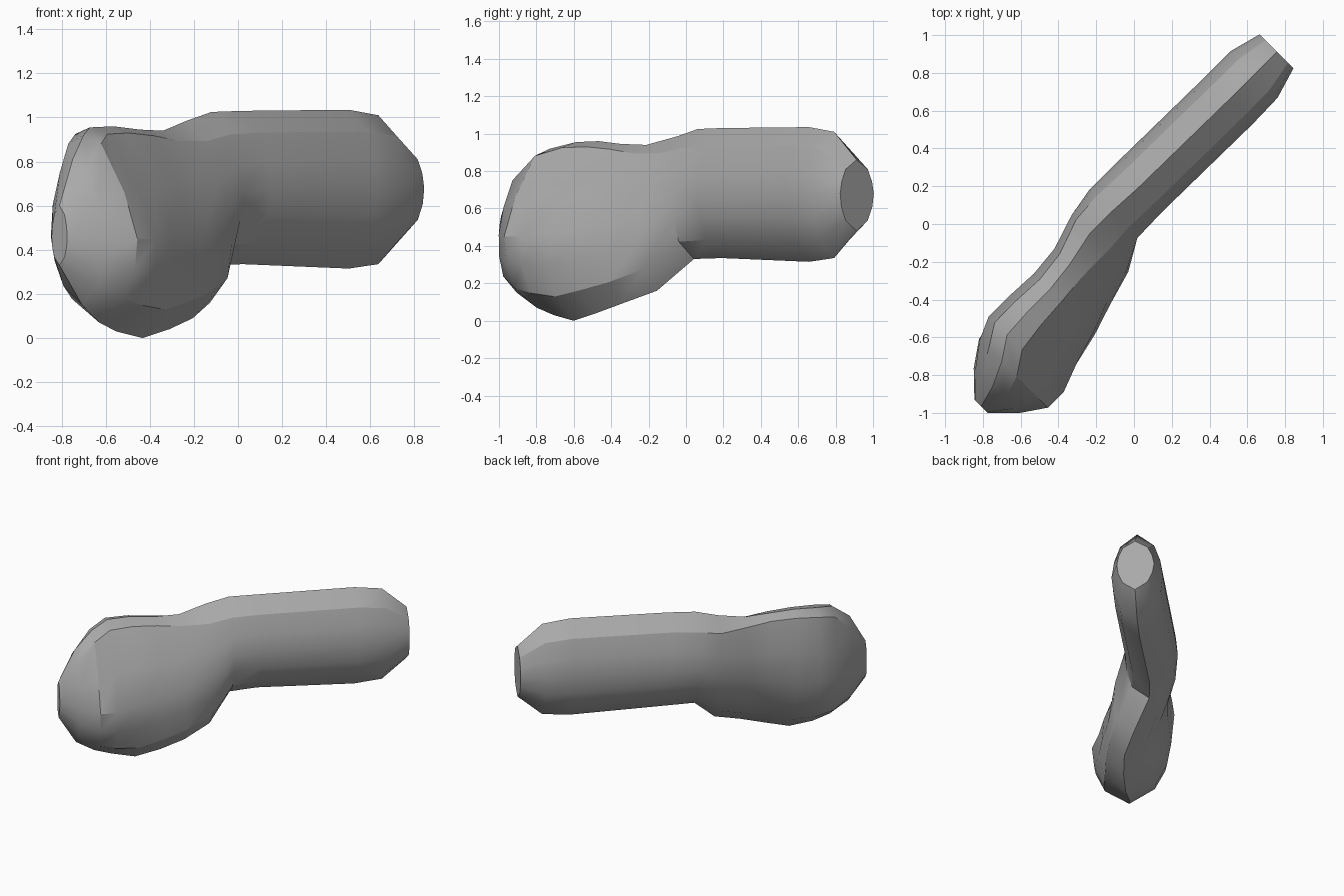
import bpy, bmesh, math

cube = bpy.data.objects.get("Cube")
if cube:
    bpy.data.objects.remove(cube, do_unlink=True)

grey = bpy.data.materials.new("mid grey")
grey.use_nodes = True
colour = (0.4, 0.4, 0.4, 1)
grey.diffuse_color = colour
grey.node_tree.nodes["Principled BSDF"].inputs["Base Color"].default_value = colour

# Sections along the diagonal: distance, left, right, top offset, bottom offset,
# top height, bottom height, widest height, top flatness
sections = [
    (1.18, -.24, .014, -.11, -.11, .86, .48, .68, 0),
    (1.01, -.285, .065, -.11, -.11, 1.01, .335, .68, 0),
    (.82, -.285, .07, -.11, -.11, 1.035, .315, .68, 0),
    (.15, -.295, .06, -.12, -.12, 1.03, .335, .68, 0),
    (-.04, -.295, .065, -.13, -.1, 1.025, .33, .66, 0),
    (-.2, -.265, .145, -.13, .02, .985, .16, .56, .3),
    (-.39, -.2, .19, -.09, .1, .94, .09, .5, .8),
    (-.56, -.178, .255, -.07, .12, .945, .04, .48, 1),
    (-.73, -.18, .305, -.07, .12, .96, 0, .46, 1),
    (-.89, -.175, .365, -.06, .11, .955, .03, .45, 1),
    (-1.01, -.15, .365, .02, .12, .92, .07, .45, .9),
    (-1.14, -.06, .276, .08, .14, .81, .15, .46, .5),
    (-1.255, .06, .16, .11, .11, .6, .33, .46, 0),
]


def ring(bm, u, left, right, top_v, low_v, top, low, mid, flat):
    """One closed cross-section, turned onto the diagonal."""
    shoulder = (.66 - .28 * flat, .72 + .22 * flat)
    side = (.9 - .08 * flat, .36 + .1 * flat)
    half = [(0, 1), shoulder, side, (1, 0), (.92, -.36), (.66, -.72), (0, -1)]
    outline = half + [(-a, h) for a, h in half[-2:0:-1]]
    centre, width = (left + right) / 2, (right - left) / 2
    verts = []
    for a, h in outline:
        end_v, end_z = (top_v, top) if h > 0 else (low_v, low)
        v = centre + abs(h) * (end_v - centre) + a * width
        z = mid + abs(h) * (end_z - mid)
        verts.append(bm.verts.new(((u + v) / math.sqrt(2), (u - v) / math.sqrt(2), z)))
    return verts


# Bar flowing into a deep, flattened head
bm = bmesh.new()
rings = [ring(bm, *s) for s in sections]
for first, second in zip(rings, rings[1:]):
    for i in range(len(first)):
        j = (i + 1) % len(first)
        bm.faces.new((first[i], first[j], second[j], second[i]))
bm.faces.new(rings[0])
bm.faces.new(rings[-1])
bmesh.ops.recalc_face_normals(bm, faces=bm.faces[:])
mesh = bpy.data.meshes.new("bar_and_head")
bm.to_mesh(mesh)
bm.free()
mesh.materials.append(grey)
body = bpy.data.objects.new("bar_and_head", mesh)
bpy.context.collection.objects.link(body)

# Smooth sides with crisp ridges
bpy.ops.object.select_all(action='DESELECT')
bpy.context.view_layer.objects.active = body
body.select_set(True)
bpy.ops.object.shade_smooth_by_angle(angle=math.radians(30))
